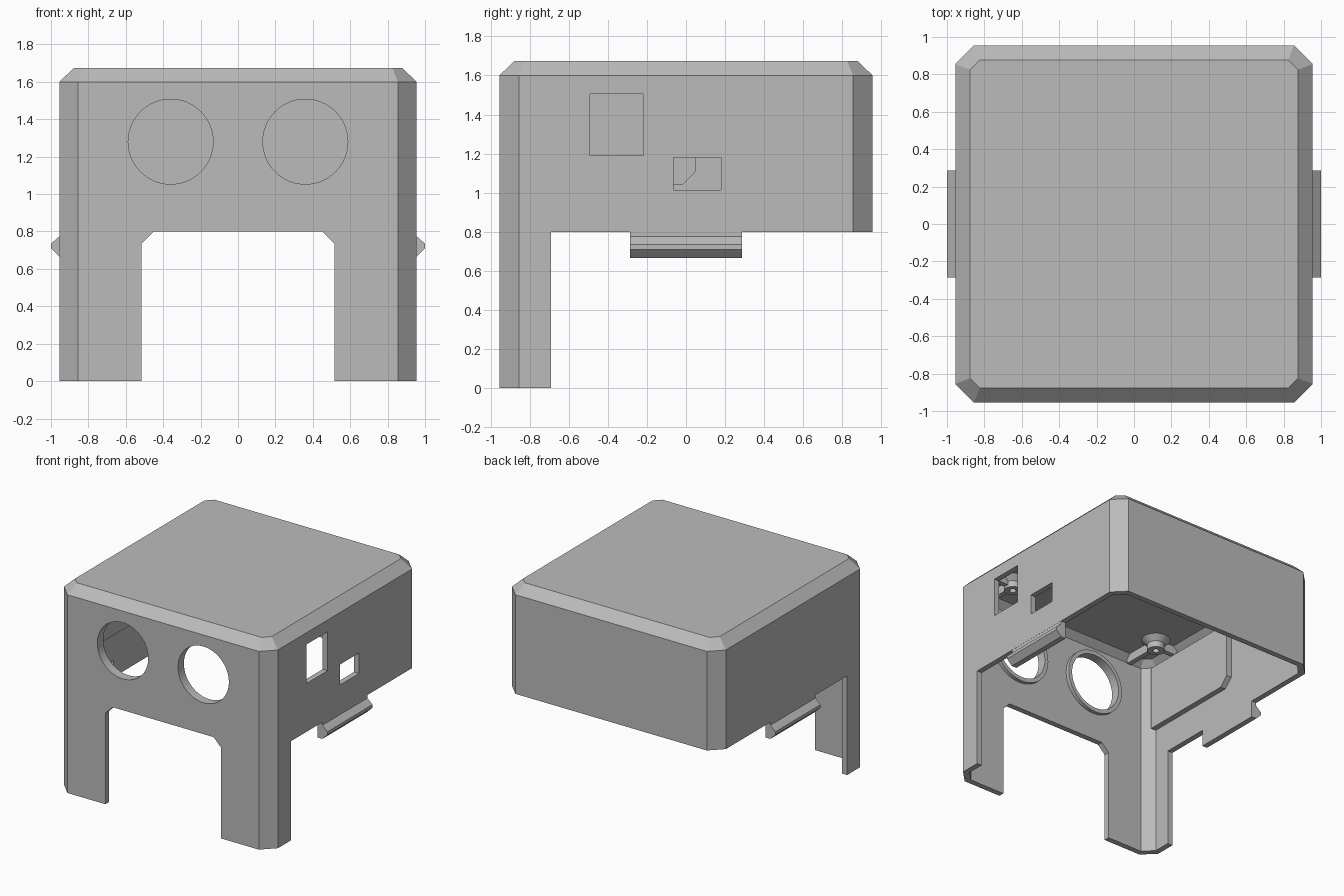
import bpy, bmesh, math
from mathutils import Matrix

cube = bpy.data.objects.get("Cube")
if cube:
    bpy.data.objects.remove(cube, do_unlink=True)

grey = bpy.data.materials.new("plain grey")
grey.use_nodes = True
COLOR = (0.5, 0.5, 0.5, 1)
grey.diffuse_color = COLOR
grey.node_tree.nodes["Principled BSDF"].inputs["Base Color"].default_value = COLOR

WALL = 0.045
HALF = 0.955
TOP = 1.675


def make(name, bm):
    bmesh.ops.recalc_face_normals(bm, faces=bm.faces)
    mesh = bpy.data.meshes.new(name)
    bm.to_mesh(mesh)
    bm.free()
    mesh.materials.append(grey)
    ob = bpy.data.objects.new(name, mesh)
    bpy.context.collection.objects.link(ob)
    return ob


def loft(name, rings):
    """Closed solid through rings with equal point counts."""
    bm = bmesh.new()
    loops = [[bm.verts.new(p) for p in ring] for ring in rings]
    for a, b in zip(loops, loops[1:]):
        for i in range(len(a)):
            j = (i + 1) % len(a)
            bm.faces.new((a[i], a[j], b[j], b[i]))
    bm.faces.new(loops[0][::-1])
    bm.faces.new(loops[-1])
    return make(name, bm)


def octagon(half, cut, z):
    k = half - cut
    pts = [(half, k), (k, half), (-k, half), (-half, k)]
    pts += [(-x, -y) for x, y in pts]
    return [(x, y, z) for x, y in pts]


def prism_y(name, profile, y0, y1):
    return loft(name, [[(x, y, z) for x, z in profile] for y in (y0, y1)])


def prism_x(name, profile, x0, x1):
    return loft(name, [[(x, y, z) for y, z in profile] for x in (x0, x1)])


def box(name, x0, x1, y0, y1, z0, z1):
    return prism_y(name, [(x0, z0), (x1, z0), (x1, z1), (x0, z1)], y0, y1)


def circle(x, z, r, n=64):
    return [(x + r * math.cos(2 * math.pi * i / n),
             z + r * math.sin(2 * math.pi * i / n)) for i in range(n)]


def carve(ob, cutters):
    """Subtract each cutter, then keep the finished mesh only."""
    for c in cutters:
        c.hide_render = True
        mod = ob.modifiers.new("cut", "BOOLEAN")
        mod.operation, mod.solver, mod.object = "DIFFERENCE", "EXACT", c
    bpy.context.view_layer.update()
    graph = bpy.context.evaluated_depsgraph_get()
    done = bpy.data.meshes.new_from_object(ob.evaluated_get(graph))
    ob.modifiers.clear()
    ob.data = done
    for c in cutters:
        bpy.data.objects.remove(c, do_unlink=True)


# Chamfered hollow cover
cover = loft("cover", [octagon(HALF, 0.1, 0), octagon(HALF, 0.1, 1.6),
                       octagon(0.877, 0.052, TOP)])
inner = HALF - WALL
cuts = [loft("cavity", [octagon(inner, 0.08, -0.1), octagon(inner, 0.08, 1.58),
                        octagon(0.855, 0.045, TOP - WALL)])]
# Front opening between the legs, and the open rear below the body
arch = [(0.515, -0.1), (0.515, 0.735), (0.45, 0.8)]
arch += [(-x, z) for x, z in reversed(arch)]
cuts.append(prism_y("arch_cut", arch, -1.2, -0.6))
cuts.append(box("rear_cut", -1.2, 1.2, -0.69, 1.2, -0.1, 0.8))
# Round holes in the front, two windows in the left side
for s in (-1, 1):
    cuts.append(prism_y("round_cut", circle(s * 0.36, 1.28, 0.227), -1.2, -0.7))
cuts.append(box("tall_window_cut", 0.8, 1.2, -0.49, -0.22, 1.19, 1.505))
cuts.append(box("small_window_cut", 0.8, 1.2, -0.065, 0.18, 1.015, 1.18))
carve(cover, cuts)

# Collars behind the round holes
for s, side in ((-1, "right"), (1, "left")):
    collar = prism_y(side + "_collar", circle(s * 0.36, 1.28, 0.26), -inner - 0.005, -inner + 0.03)
    carve(collar, [prism_y("bore", circle(s * 0.36, 1.28, 0.227), -1.2, -0.7)])

# Snap clips on both sides
clip = [(0.91, 0.82), (0.954, 0.82), (0.954, 0.775), (1.0, 0.735),
        (1.0, 0.71), (0.955, 0.665), (0.91, 0.665)]
for s, side in ((-1, "right"), (1, "left")):
    prism_y(side + "_clip", [(s * x, z) for x, z in clip], -0.287, 0.287)

# Thickened pad on the inside of the right wall
pad = [(-0.83, 1.04), (-0.02, 1.04), (0.05, 1.11), (0.05, 1.56), (-0.83, 1.56)]
prism_x("wall_pad", pad, -inner - 0.005, -inner + 0.045)

# Screw posts under the roof, with ribs to the nearest walls
PX, PY, ROOF = 0.7, 0.58, TOP - WALL + 0.01
for sx, side in ((-1, "right"), (1, "left")):
    for sy, end in ((-1, "front"), (1, "back")):
        x, y = sx * PX, sy * PY
        tag = end + "_" + side
        rings = [[(x + a, y + b, z) for a, b in circle(0, 0, r, 32)]
                 for r, z in ((0.065, 1.54), (0.065, 1.59), (0.12, ROOF))]
        post = loft(tag + "_post", rings)
        bore = [[(x + a, y + b, z) for a, b in circle(0, 0, 0.025, 24)] for z in (1.4, 1.62)]
        carve(post, [loft("bore", bore)])
        xs = sorted((x + sx * 0.05, sx * 0.89))
        ys = sorted((y + sy * 0.05, sy * 0.89))
        box(tag + "_side_rib", *xs, y - 0.02, y + 0.02, 1.56, ROOF)
        box(tag + "_end_rib", x - 0.02, x + 0.02, *ys, 1.56, ROOF)
